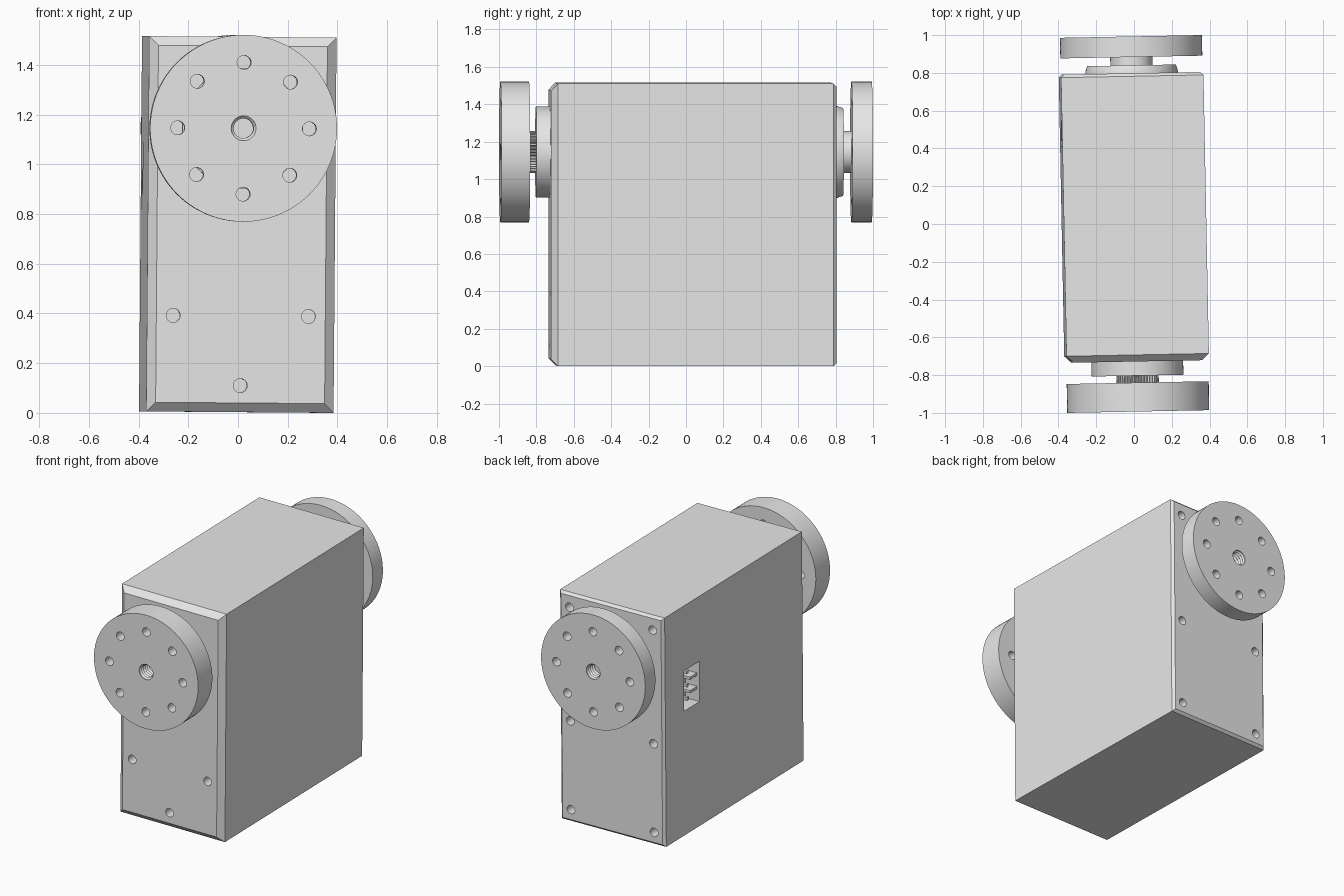
import bpy
import bmesh
from math import cos, sin, pi, tau
from mathutils import Matrix, Vector

cube = bpy.data.objects.get("Cube")
if cube:
    bpy.data.objects.remove(cube, do_unlink=True)

grey = bpy.data.materials.new("plain grey")
grey.use_nodes = True
grey.diffuse_color = (0.8, 0.8, 0.8, 1)
grey.node_tree.nodes["Principled BSDF"].inputs["Base Color"].default_value = (0.8, 0.8, 0.8, 1)

AXIS = (0, 1.145)       # x, z of the output axis
HALF_W = 0.377
BOTTOM, TOP = 0.003, 1.513
FRONT, BACK = -0.728, 0.798
parts = []


def finish(name, bm):
    bmesh.ops.recalc_face_normals(bm, faces=bm.faces)
    mesh = bpy.data.meshes.new(name)
    bm.to_mesh(mesh)
    bm.free()
    obj = bpy.data.objects.new(name, mesh)
    bpy.context.collection.objects.link(obj)
    mesh.materials.append(grey)
    return obj


def loft(name, rings):
    """Join equal rings of points into a capped solid."""
    bm = bmesh.new()
    loops = [[bm.verts.new(p) for p in ring] for ring in rings]
    n = len(loops[0])
    for a, b in zip(loops, loops[1:]):
        for i in range(n):
            j = (i + 1) % n
            bm.faces.new((a[i], a[j], b[j], b[i]))
    bm.faces.new(loops[0])
    bm.faces.new(loops[-1])
    return finish(name, bm)


def turned(name, profile, centre=AXIS, sides=96, teeth=False):
    """Solid of revolution along y from (radius, y) pairs."""
    def ring(r, y):
        pts = []
        for i in range(sides):
            a = tau * i / sides
            k = r * (0.9 if teeth and i // 2 % 2 else 1)
            pts.append((centre[0] + k * cos(a), y, centre[1] + k * sin(a)))
        return pts
    return loft(name, [ring(r, y) for r, y in profile])


def box(name, lo, hi):
    lo, hi = Vector(lo), Vector(hi)
    bm = bmesh.new()
    bmesh.ops.create_cube(bm, size=1)
    for v in bm.verts:
        v.co = (lo + hi) / 2 + v.co * (hi - lo)
    return finish(name, bm)


def cut(obj, cutters):
    for cutter in cutters:
        cutter.hide_render = True
        mod = obj.modifiers.new("cut", 'BOOLEAN')
        mod.operation = 'DIFFERENCE'
        mod.solver = 'EXACT'
        mod.object = cutter
        bpy.context.view_layer.objects.active = obj
        bpy.ops.object.modifier_apply(modifier=mod.name)
        bpy.data.objects.remove(cutter, do_unlink=True)


def hole(x, z, y0, y1, r=0.028):
    return turned("hole_cutter", [(r, y0), (r, y1)], (x, z), 24)


# Case: a long box with bevelled front and back rims
def case_ring(y, inset):
    w, lo, hi = HALF_W - inset, BOTTOM + inset, TOP - inset
    return [(-w, y, lo), (w, y, lo), (w, y, hi), (-w, y, hi)]


case = loft("case", [case_ring(FRONT, 0.037), case_ring(FRONT + 0.035, 0),
                     case_ring(BACK - 0.016, 0), case_ring(BACK, 0.016)])
parts.append(case)

# Screw holes in the case, and the cable socket in its side
cutters = [hole(x, z, FRONT - 0.1, FRONT + 0.08)
           for x, z in ((-0.272, 0.39), (0.272, 0.39), (0, 0.11))]
cutters += [hole(x, z, BACK - 0.08, BACK + 0.1)
            for x in (-0.3, 0.3) for z in (0.085, 0.67, 1.42)]
cutters.append(box("socket_cutter", (-0.5, 0.415, 0.82), (-0.277, 0.58, 1.085)))
cut(case, cutters)

# Socket dividers and pins
for i in range(2):
    z = 0.82 + 0.265 * (i + 1) / 3
    parts.append(box("socket_divider", (-0.36, 0.41, z - 0.009), (-0.27, 0.49, z + 0.009)))
for i in range(3):
    z = 0.82 + 0.265 * (i + 0.5) / 3
    parts.append(box("socket_pin", (-0.35, 0.49, z - 0.01), (-0.27, 0.51, z + 0.01)))

# Bosses and shafts on the output axis
parts.append(turned("front_boss", [(0.243, FRONT + 0.01), (0.243, -0.803)]))
parts.append(turned("splined_shaft", [(0.112, -0.79), (0.112, -0.85)], sides=160, teeth=True))
parts.append(turned("back_boss", [(0.245, BACK - 0.01), (0.245, 0.81), (0.235, 0.84)]))
parts.append(turned("back_shaft", [(0.112, 0.83), (0.112, 0.89)]))


# Discs with a threaded centre hole and a circle of through holes
def disc(name, outer, inner):
    obj = turned(name, [(0.376, outer), (0.376, inner)])
    step = inner - outer
    way = 1 if step > 0 else -1
    thread = [(0.05, outer - way * 0.02), (0.05, outer + way * 0.005)]
    count = 2 * int(abs(step) * 0.85 / 0.02)
    for i in range(count):
        thread.append((0.04 if i % 2 == 0 else 0.05, outer + way * (0.015 + 0.01 * i)))
    holes = [turned("thread_cutter", thread, sides=32)]
    for i in range(8):
        a = pi * i / 4
        holes.append(hole(AXIS[0] + 0.265 * cos(a), AXIS[1] + 0.265 * sin(a),
                          outer - way * 0.05, inner + way * 0.02))
    cut(obj, holes)
    parts.append(obj)


disc("front_disc", -0.993, -0.84)
disc("back_disc", 0.993, 0.884)

# The whole unit stands very slightly turned
mid = Matrix.Translation((0, 0, (BOTTOM + TOP) / 2))
turn = mid @ Matrix.Rotation(0.0195, 4, 'Z') @ Matrix.Rotation(0.008, 4, 'Y') @ mid.inverted()
bpy.ops.object.select_all(action='DESELECT')
for obj in parts:
    obj.data.transform(turn)
    obj.select_set(True)
bpy.context.view_layer.objects.active = case
bpy.ops.object.shade_smooth_by_angle(angle=pi / 9)
